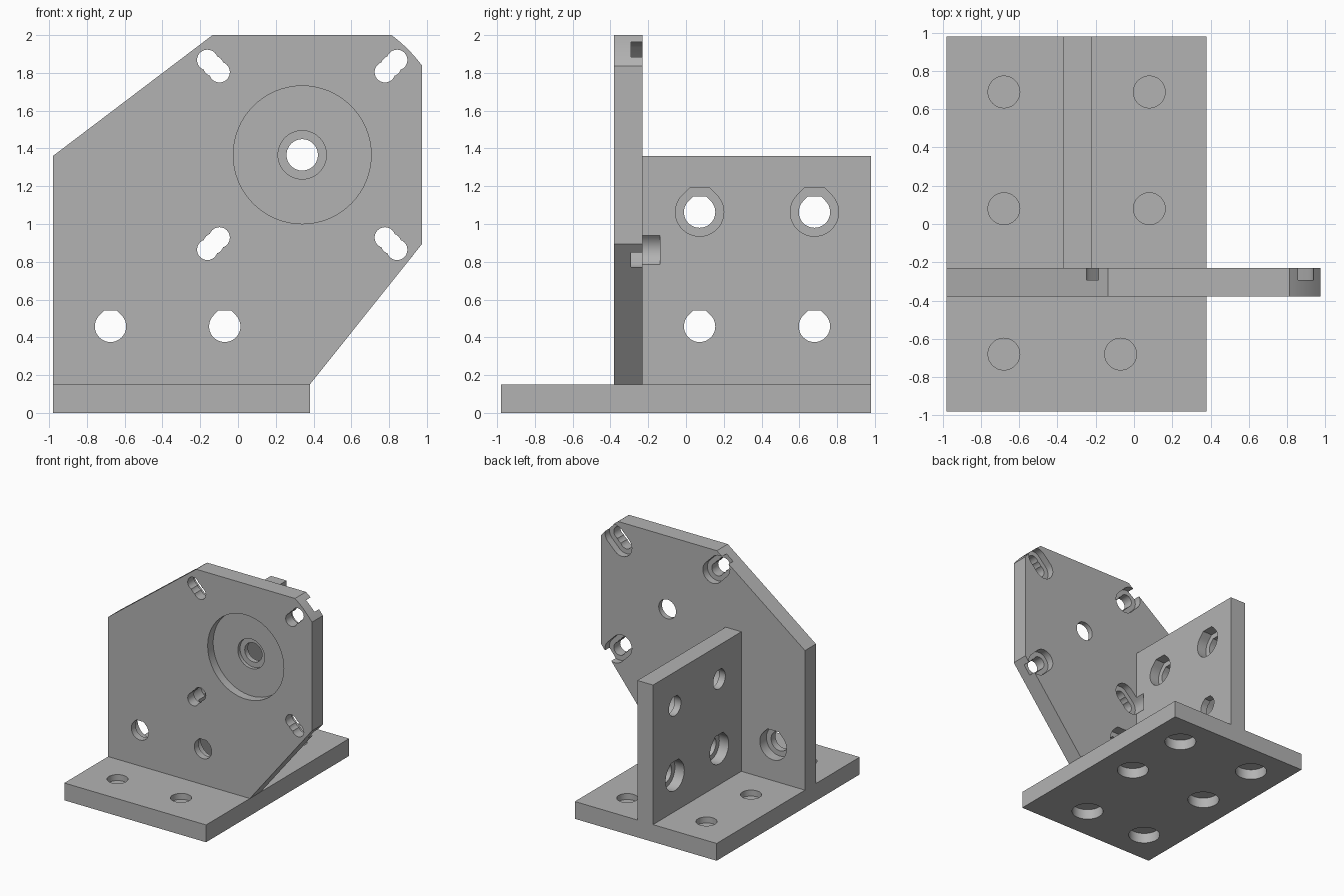
import bpy, bmesh, math
from mathutils import Vector

cube = bpy.data.objects.get("Cube")
if cube:
    bpy.data.objects.remove(cube, do_unlink=True)

grey = bpy.data.materials.new("plain_grey")
grey.use_nodes = True
GREY = (0.45, 0.45, 0.45, 1)
grey.diffuse_color = GREY
grey.node_tree.nodes["Principled BSDF"].inputs["Base Color"].default_value = GREY

PLACE = {"x": lambda u, v, w: (w, u, v),
         "y": lambda u, v, w: (u, w, v),
         "z": lambda u, v, w: (u, v, w)}


def prism(name, profile, axis, lo, hi):
    """Extrude a flat profile along an axis."""
    bm = bmesh.new()
    place = PLACE[axis]
    ends = [[bm.verts.new(place(u, v, w)) for u, v in profile] for w in (lo, hi)]
    bm.faces.new(ends[0])
    bm.faces.new(ends[1])
    n = len(profile)
    for i in range(n):
        j = (i + 1) % n
        bm.faces.new((ends[0][i], ends[0][j], ends[1][j], ends[1][i]))
    bmesh.ops.recalc_face_normals(bm, faces=bm.faces)
    mesh = bpy.data.meshes.new(name)
    bm.to_mesh(mesh)
    bm.free()
    mesh.materials.append(grey)
    obj = bpy.data.objects.new(name, mesh)
    bpy.context.collection.objects.link(obj)
    return obj


def rect(u0, u1, v0, v1):
    return [(u0, v0), (u1, v0), (u1, v1), (u0, v1)]


def arc(u, v, r, start, end, n):
    angles = [math.radians(start + (end - start) * i / n) for i in range(n + 1)]
    return [(u + r * math.cos(a), v + r * math.sin(a)) for a in angles]


def circle(u, v, r, n=48):
    return arc(u, v, r, 0, 360, n)[:-1]


def printable_hole(u, v, r):
    """Round hole with 45 degree shoulders and a flat roof."""
    k = r * math.tan(math.pi / 8)
    return arc(u, v, r, 135, 405, 36) + [(u + k, v + r), (u - k, v + r)]


def cut(obj, profile, axis, lo, hi):
    cutter = prism("cutter", profile, axis, lo, hi)
    cutter.hide_render = True
    mod = obj.modifiers.new("cut", "BOOLEAN")
    mod.operation, mod.solver, mod.object = "DIFFERENCE", "EXACT", cutter
    bpy.context.view_layer.objects.active = obj
    bpy.ops.object.modifier_apply(modifier=mod.name)
    bpy.data.objects.remove(cutter, do_unlink=True)


LEFT, SIDE, BACK, T = -0.98, 0.38, 0.98, 0.15      # overall limits, thickness
FRONT_Y, REAR_Y = -0.38, -0.23                     # motor plate faces
WEB0, WEB1 = -0.37, -0.22                          # web faces
BOLT, HEAD, SINK = 0.083, 0.128, 0.09              # bolt hole, head recess
MX, MZ = 0.34, 1.366                               # motor axis

# Base plate, head recesses below with a thin bridging layer
base = prism("base_plate", rect(LEFT, SIDE, -BACK, BACK), "z", 0, T)
for x, y in [(-0.68, 0.69), (0.08, 0.69), (-0.68, 0.08), (0.08, 0.08),
             (-0.68, -0.68), (-0.07, -0.68)]:
    cut(base, circle(x, y, BOLT), "z", SINK + 0.008, T + 0.1)
    cut(base, circle(x, y, HEAD), "z", -0.1, SINK)

# Motor plate, with its upper right corner rounded about the motor axis
outline = [(LEFT, T), (SIDE, T), (0.975, 0.895)]
outline += arc(MX, MZ, 0.791, 36.6, 53.3, 10)
outline += [(-0.135, 2.0), (LEFT, 1.36)]
plate = prism("motor_plate", outline, "y", FRONT_Y, REAR_Y)
for x in (-0.675, -0.07):
    cut(plate, printable_hole(x, 0.458, BOLT), "y", -0.5, 0)
    cut(plate, printable_hole(x, 0.458, HEAD), "y", REAR_Y - SINK, 0)

# Stepped recess and shaft hole
for r, depth in ((0.365, 0.075), (HEAD, 0.105), (BOLT, 0.3)):
    cut(plate, circle(MX, MZ, r, 64), "y", -0.5, FRONT_Y + depth)

# Upright web
web = prism("upright_web", rect(REAR_Y, BACK, T, 1.36), "x", WEB0, WEB1)
for y in (0.072, 0.68):
    for z, lo, hi in ((0.458, -0.5, WEB0 + SINK), (1.063, WEB1 - SINK, 0)):
        cut(web, printable_hole(y, z, BOLT), "x", -0.5, 0)
        cut(web, printable_hole(y, z, HEAD), "x", lo, hi)

# Diagonal adjustment slots with oval head recesses at the back
for sx in (-1, 1):
    for sz in (-1, 1):
        cx, cz = MX + sx * 0.47, MZ + sz * 0.47
        for step in (-0.032, 0, 0.032):
            cut(plate, circle(cx + sx * step, cz + sz * step, 0.055, 24), "y", -0.5, 0)
        turn = math.degrees(math.atan2(sz, sx))
        d = 0.034
        oval = arc(cx + sx * d, cz + sz * d, 0.095, turn - 90, turn + 90, 24)
        oval += arc(cx - sx * d, cz - sz * d, 0.095, turn + 90, turn + 270, 24)
        for part in (plate, web):
            if part is plate or (sx, sz) == (-1, -1):
                cut(part, oval, "y", REAR_Y - 0.062, REAR_Y + 0.092)

# Smooth bores, crisp edges
bpy.ops.object.select_all(action="DESELECT")
for obj in (base, plate, web):
    obj.select_set(True)
bpy.context.view_layer.objects.active = plate
bpy.ops.object.shade_smooth_by_angle(angle=math.radians(30))
